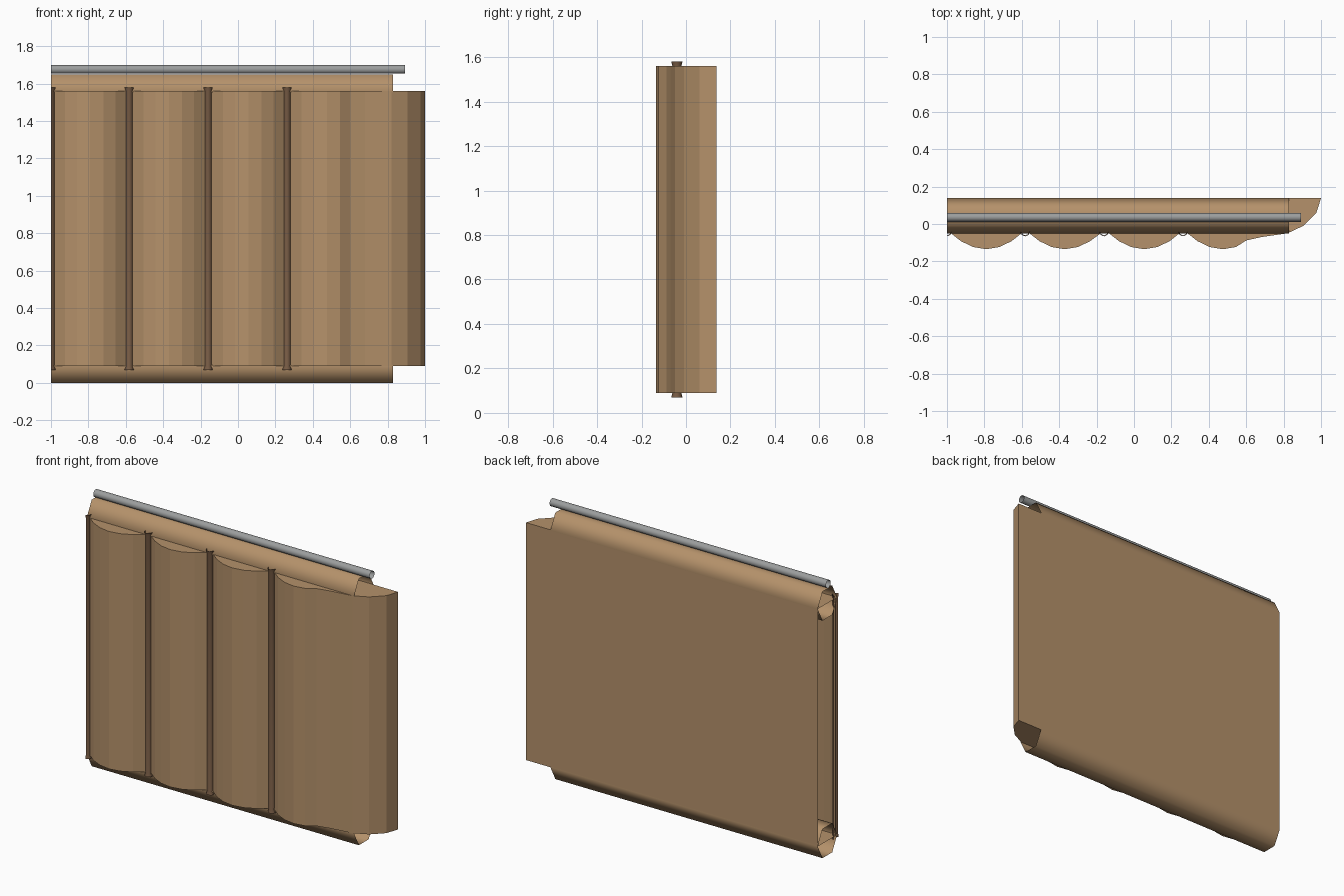
import bpy, bmesh, math

if "Cube" in bpy.data.objects:
    bpy.data.objects.remove(bpy.data.objects["Cube"])


def material(name, rgb):
    m = bpy.data.materials.new(name)
    m.diffuse_color = (*rgb, 1)
    m.use_nodes = True
    m.node_tree.nodes["Principled BSDF"].inputs["Base Color"].default_value = m.diffuse_color
    return m


TAN = material("tan_fabric", (0.46, 0.285, 0.145))
BROWN = material("brown_strap", (0.19, 0.108, 0.06))
GREY = material("grey_metal", (0.33, 0.34, 0.34))


def loft(name, rings, mat, closed=True, smooth=False, caps=False):
    """Skin a list of equal-sized point rings into one object."""
    bm = bmesh.new()
    vs = [[bm.verts.new(p) for p in r] for r in rings]
    n = len(rings[0])
    for a, b in zip(vs, vs[1:]):
        for i in range(n if closed else n - 1):
            j = (i + 1) % n
            bm.faces.new((a[i], a[j], b[j], b[i]))
    if caps:
        bm.faces.new(vs[0][::-1])
        bm.faces.new(vs[-1])
    for f in bm.faces:
        f.smooth = smooth
    me = bpy.data.meshes.new(name)
    bm.to_mesh(me)
    bm.free()
    me.materials.append(mat)
    ob = bpy.data.objects.new(name, me)
    bpy.context.collection.objects.link(ob)
    return ob


def tube_x(name, x0, x1, y, z, ry, rz, sides, mat):
    """Open-ended tube along x."""
    ang = [2 * math.pi * i / sides for i in range(sides)]
    rings = [[(x, y + ry * math.cos(a), z + rz * math.sin(a)) for a in ang] for x in (x1, x0)]
    return loft(name, rings, mat, smooth=True)


# Padded panel: scalloped front, rounded right edge, flat back, open left end
SCALLOP = [(-0.21, -0.033), (-0.135, -0.092), (-0.07, -0.123), (0, -0.135), (0.07, -0.123), (0.135, -0.092)]
profile = [(-1, 0.138)]
for c in (-0.79, -0.37, 0.055, 0.475):
    profile += [(c + dx, y) for dx, y in SCALLOP]
profile[-1] = (0.60, -0.088)
profile += [(0.68, -0.07), (0.82, -0.05), (0.905, -0.01), (0.975, 0.06), (1.0, 0.138)]
# point order runs from back left, round the front, to back right
bm_rings = [[(x, y, z) for x, y in profile] for z in (0.09, 1.56)]
panel = loft("padded_panel", bm_rings, TAN, caps=True)
bm = bmesh.new()
bm.from_mesh(panel.data)
# remove the left end, then turn the back closed
left = [f for f in bm.faces if all(abs(v.co.x + 1) < 0.001 for v in f.verts)]
bmesh.ops.delete(bm, geom=left, context='FACES_ONLY')
bm.to_mesh(panel.data)
bm.free()

# Padded rolls along the top and bottom
for name, z in (("top_roll", 1.56), ("bottom_roll", 0.09)):
    tube_x(name, -1, 0.83, 0.045, z, 0.095, 0.09 / math.sin(math.pi / 3), 6, TAN)

# Metal rail above the panel
tube_x("top_rail", -1, 0.893, 0.036, 1.676, 0.024, 0.024, 10, GREY)

# Vertical seam straps, slightly flared at both ends; the first is a half strap
for i, x in enumerate((-1, -0.582, -0.16, 0.262)):
    half = i == 0
    n = 5 if half else 8
    ang = [-math.pi / 2 + 2 * math.pi * k / 8 for k in range(n)]
    rings = [[(x + r * math.cos(a), -0.041 + r * math.sin(a), z) for a in ang]
             for z, r in ((0.07, 0.025), (0.09, 0.02), (1.56, 0.02), (1.58, 0.025))]
    loft(f"seam_strap_{i + 1}", rings, BROWN, closed=not half, smooth=True)
